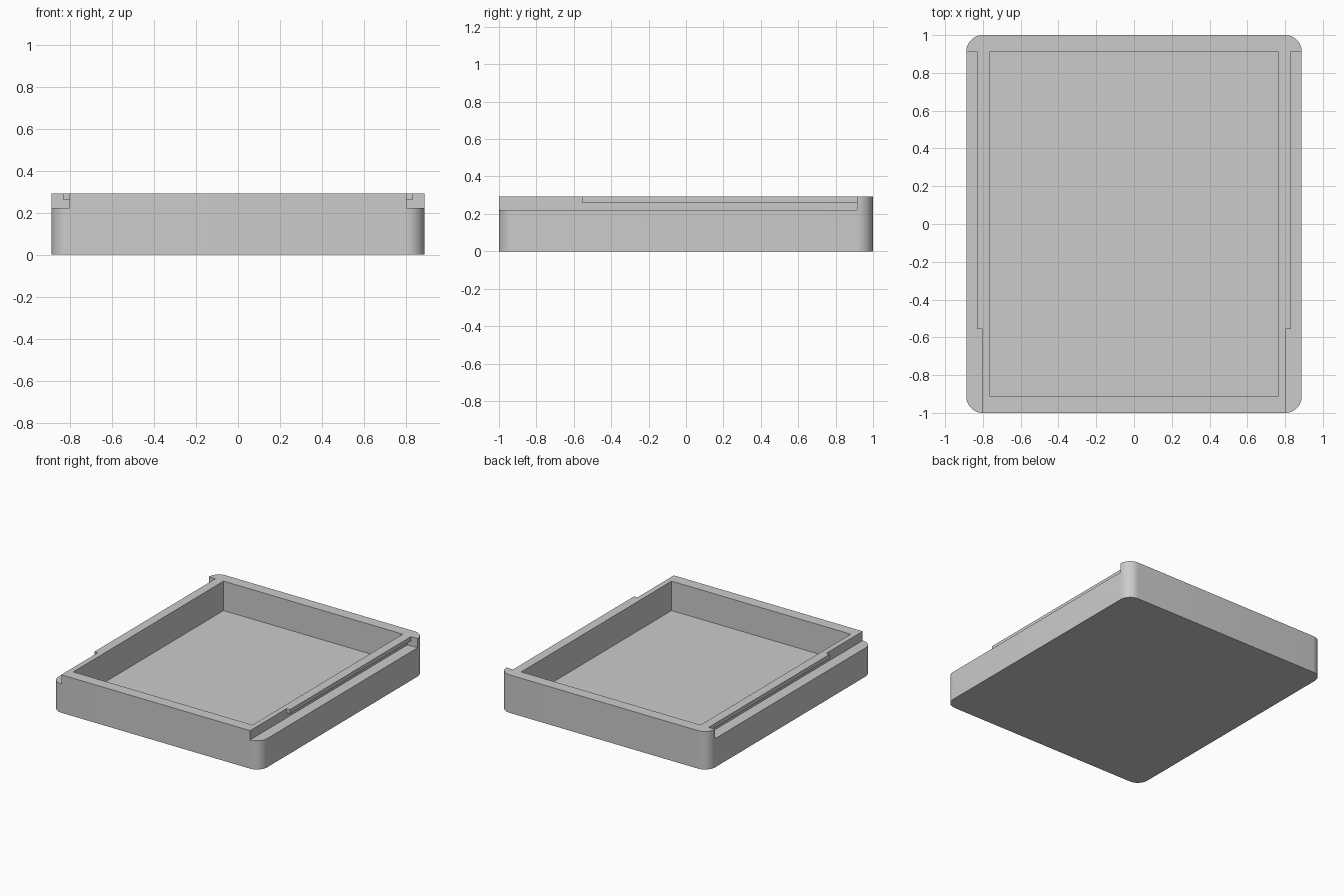
import bpy
import bmesh
import math

# Main sizes
HALF_X, HALF_Y, HEIGHT = 0.888, 1.0, 0.292
CAVITY_X, CAVITY_Y, FLOOR = 0.762, 0.913, 0.066
WALL_X, TONGUE_X = 0.803, 0.832
LEDGE_Z, TONGUE_Z, TONGUE_FRONT = 0.221, 0.26, -0.556
RADIUS = 0.087
OUT = 1.2

old = bpy.data.objects.get("Cube")
if old:
    bpy.data.objects.remove(old, do_unlink=True)

grey = bpy.data.materials.new("light grey")
grey.use_nodes = True
colour = (0.6, 0.6, 0.6, 1)
grey.diffuse_color = colour
bsdf = next(n for n in grey.node_tree.nodes if n.type == 'BSDF_PRINCIPLED')
bsdf.inputs["Base Color"].default_value = colour


def box(name, low, high, radius=0):
    """Box between two corners, with optional rounded upright edges."""
    bm = bmesh.new()
    bmesh.ops.create_cube(bm, size=1)
    for v in bm.verts:
        v.co = [high[i] if v.co[i] > 0 else low[i] for i in range(3)]
    if radius:
        upright = [e for e in bm.edges
                   if abs(e.verts[0].co.z - e.verts[1].co.z) > 0.01]
        bmesh.ops.bevel(bm, geom=upright, offset=radius, segments=12,
                        profile=0.5, affect='EDGES')
    bmesh.ops.recalc_face_normals(bm, faces=bm.faces)
    mesh = bpy.data.meshes.new(name)
    bm.to_mesh(mesh)
    bm.free()
    mesh.materials.append(grey)
    obj = bpy.data.objects.new(name, mesh)
    bpy.context.collection.objects.link(obj)
    return obj


def cut(target, low, high):
    """Carve a box out of the target and discard the cutter."""
    cutter = box("cutter", low, high)
    cutter.hide_render = True
    mod = target.modifiers.new("cut", 'BOOLEAN')
    mod.operation = 'DIFFERENCE'
    mod.solver = 'EXACT'
    mod.object = cutter
    bpy.ops.object.select_all(action='DESELECT')
    bpy.context.view_layer.objects.active = target
    target.select_set(True)
    bpy.ops.object.modifier_apply(modifier=mod.name)
    bpy.data.objects.remove(cutter, do_unlink=True)


# Tray block with rounded corners and a rectangular cavity
tray = box("tray_body", (-HALF_X, -HALF_Y, 0), (HALF_X, HALF_Y, HEIGHT), RADIUS)
cut(tray, (-CAVITY_X, -CAVITY_Y, FLOOR), (CAVITY_X, CAVITY_Y, 1))

# Side rails: ledge, undercut below the tongue, and open front entry
slots = [
    (WALL_X, CAVITY_Y, LEDGE_Z, TONGUE_Z),
    (TONGUE_X, CAVITY_Y, LEDGE_Z, 1),
    (WALL_X, TONGUE_FRONT, LEDGE_Z, 1),
]
for side in (-1, 1):
    for inner, back, bottom, top in slots:
        xs = sorted((side * inner, side * OUT))
        cut(tray, (xs[0], -OUT, bottom), (xs[1], back, top))

# Tidy coplanar faces left by the cuts
bm = bmesh.new()
bm.from_mesh(tray.data)
bmesh.ops.remove_doubles(bm, verts=bm.verts, dist=0.0001)
bmesh.ops.dissolve_limit(bm, angle_limit=math.radians(0.5),
                         verts=bm.verts, edges=bm.edges)
bm.to_mesh(tray.data)
bm.free()

bpy.ops.object.shade_smooth_by_angle(angle=math.radians(30))
